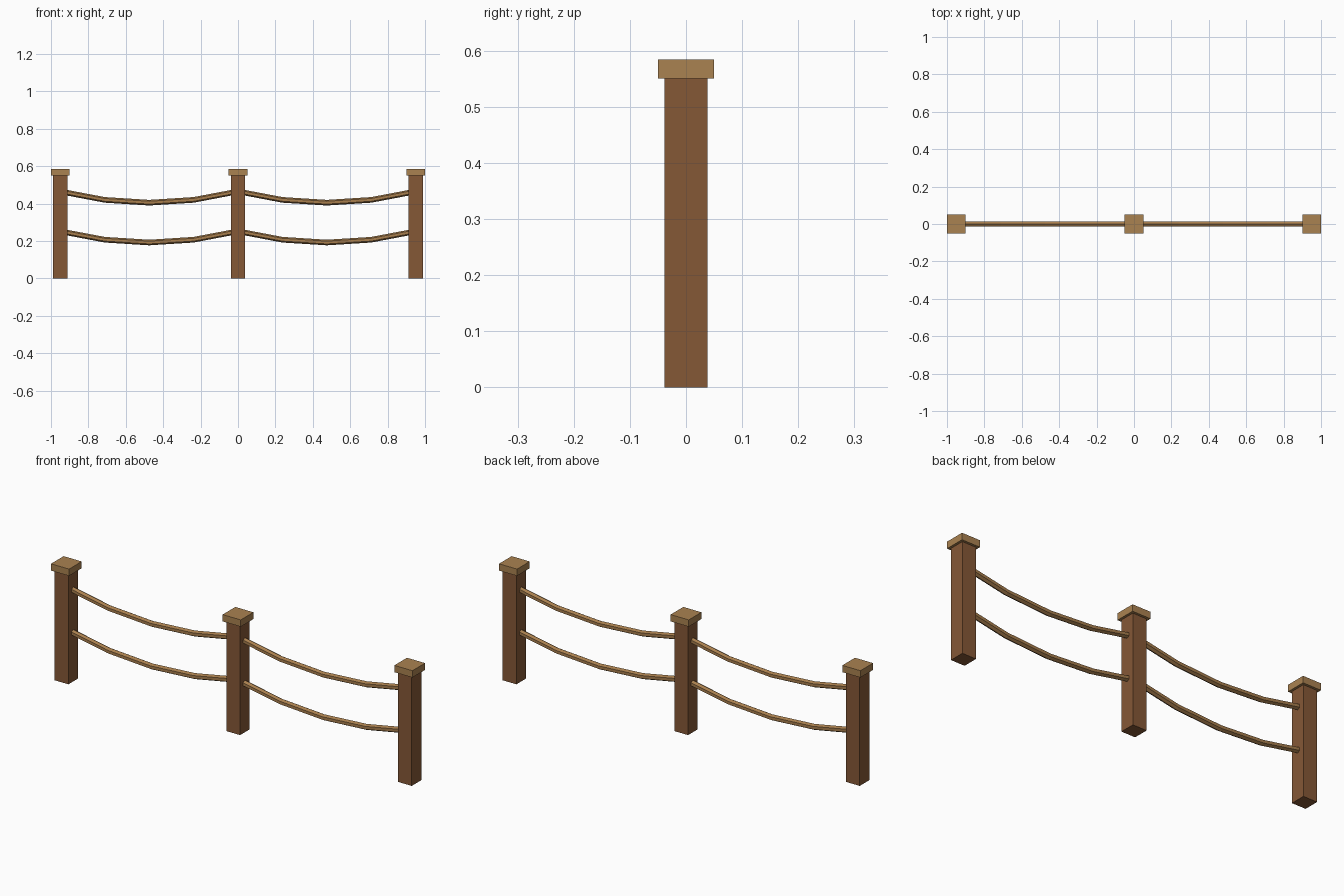
import bpy
import bmesh
from math import cos, sin, tau

if "Cube" in bpy.data.objects:
    bpy.data.objects.remove(bpy.data.objects["Cube"], do_unlink=True)


def make_material(name, rgb):
    mat = bpy.data.materials.new(name)
    mat.use_nodes = True
    mat.diffuse_color = (*rgb, 1)
    mat.node_tree.nodes["Principled BSDF"].inputs["Base Color"].default_value = (*rgb, 1)
    return mat


def add_object(name, bm, mat):
    bmesh.ops.recalc_face_normals(bm, faces=bm.faces)
    mesh = bpy.data.meshes.new(name)
    bm.to_mesh(mesh)
    bm.free()
    mesh.materials.append(mat)
    obj = bpy.data.objects.new(name, mesh)
    bpy.context.collection.objects.link(obj)


def add_box(name, x, width, bottom, top, mat):
    bm = bmesh.new()
    bmesh.ops.create_cube(bm, size=1)
    bmesh.ops.scale(bm, vec=(width, width, top - bottom), verts=bm.verts)
    bmesh.ops.translate(bm, vec=(x, 0, (bottom + top) / 2), verts=bm.verts)
    add_object(name, bm, mat)


def add_rope(name, start, end, low, sag, mat, radius=0.015, sides=6, steps=4):
    # Faceted tube following a shallow parabola between two posts
    bm = bmesh.new()
    rings = []
    for i in range(steps + 1):
        t = i / steps
        x = start + (end - start) * t
        z = low + sag * (2 * t - 1) ** 2
        rings.append([bm.verts.new((x, radius * sin(tau * k / sides),
                                    z + radius * cos(tau * k / sides)))
                      for k in range(sides)])
    for a, b in zip(rings, rings[1:]):
        for k in range(sides):
            n = (k + 1) % sides
            bm.faces.new((a[k], a[n], b[n], b[k]))
    bm.faces.new(rings[0])
    bm.faces.new(rings[-1])
    add_object(name, bm, mat)


post_brown = make_material("post brown", (0.235, 0.098, 0.037))
cap_tan = make_material("cap tan", (0.402, 0.223, 0.082))
rope_tan = make_material("rope tan", (0.392, 0.210, 0.075))

# Posts with flat square caps
posts = {"right": -0.95, "middle": 0, "left": 0.95}
for side, x in posts.items():
    add_box(side + "_post", x, 0.076, 0, 0.55, post_brown)
    add_box(side + "_post_cap", x, 0.1, 0.55, 0.584, cap_tan)

# Two sagging ropes in each bay
for side, start in (("right", -0.95), ("left", 0)):
    for level, low in (("upper", 0.405), ("lower", 0.192)):
        add_rope(f"{side}_{level}_rope", start, start + 0.95, low, 0.06, rope_tan)
